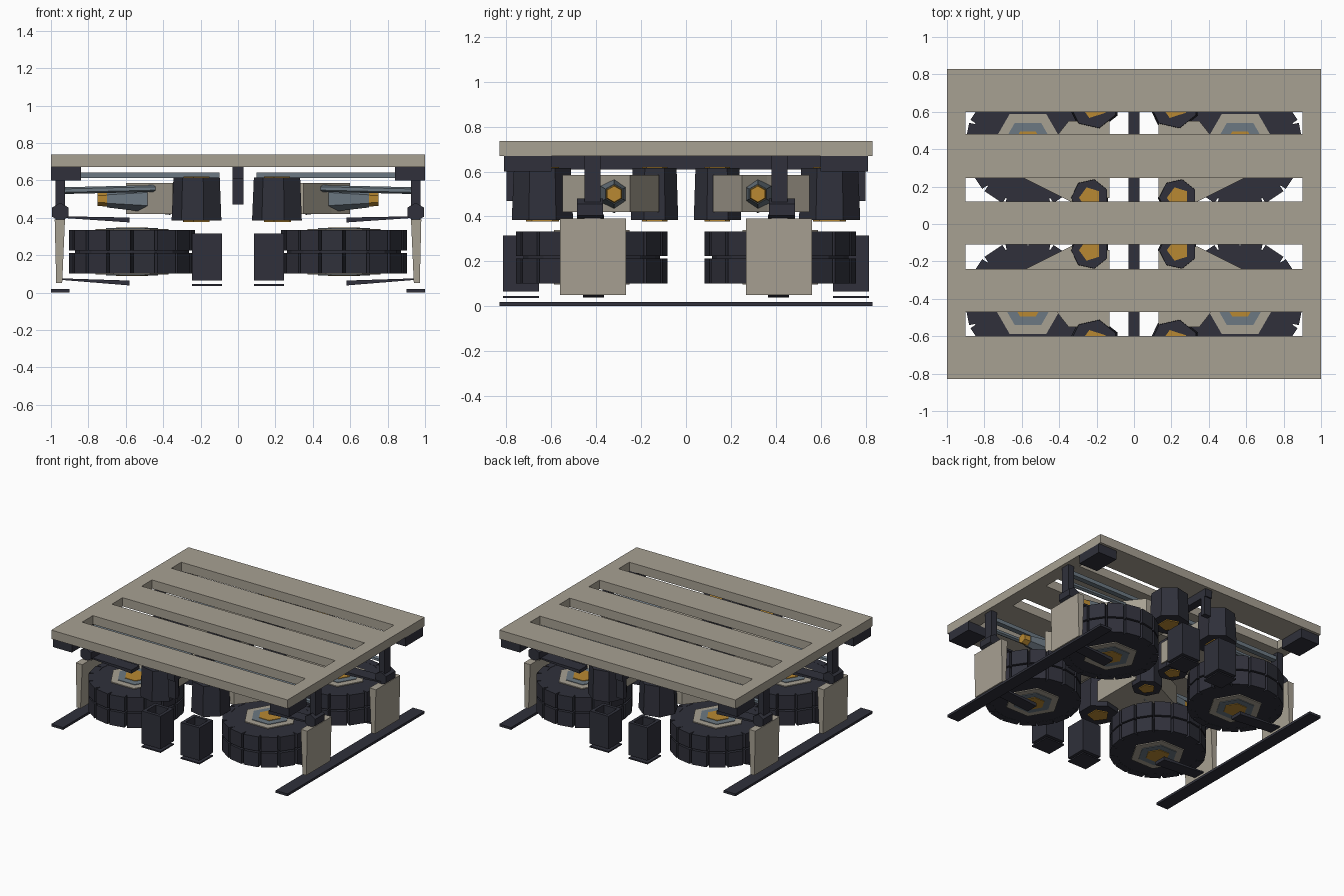
import bpy, bmesh, math
from mathutils import Matrix, Vector

if "Cube" in bpy.data.objects:
    bpy.data.objects.remove(bpy.data.objects["Cube"])


def material(name, color):
    m = bpy.data.materials.new(name)
    m.diffuse_color = (*color, 1)
    m.use_nodes = True
    m.node_tree.nodes["Principled BSDF"].inputs["Base Color"].default_value = m.diffuse_color
    return m


STONE = material("warm_stone", (0.39, 0.355, 0.29))
DARK = material("dark_slate", (0.029, 0.030, 0.043))
STEEL = material("blue_grey_steel", (0.15, 0.19, 0.225))
AMBER = material("amber", (0.48, 0.25, 0.032))


def finish(name, bm, mat):
    bmesh.ops.recalc_face_normals(bm, faces=bm.faces)
    me = bpy.data.meshes.new(name)
    bm.to_mesh(me)
    bm.free()
    me.materials.append(mat)
    ob = bpy.data.objects.new(name, me)
    bpy.context.collection.objects.link(ob)
    return ob


def add_box(bm, x0, x1, y0, y1, z0, z1, rot=None):
    size = Matrix.Diagonal((abs(x1 - x0), abs(y1 - y0), abs(z1 - z0), 1))
    mat = Matrix.Translation(((x0 + x1) / 2, (y0 + y1) / 2, (z0 + z1) / 2)) @ size
    bmesh.ops.create_cube(bm, size=1, matrix=(rot @ mat) if rot else mat)


def box(name, mat, *dims):
    bm = bmesh.new()
    add_box(bm, *dims)
    return finish(name, bm, mat)


def prism(name, mat, pts, direction):
    """Extrude a closed outline along a vector."""
    bm = bmesh.new()
    f = bm.faces.new([bm.verts.new(p) for p in pts])
    ext = bmesh.ops.extrude_face_region(bm, geom=[f], use_keep_orig=True)
    verts = [v for v in ext["geom"] if isinstance(v, bmesh.types.BMVert)]
    bmesh.ops.translate(bm, verts=verts, vec=Vector(direction))
    return finish(name, bm, mat)


def drum(name, mat, c, r, z0, z1, n, r_top=None, turn=0.0):
    bm = bmesh.new()
    bmesh.ops.create_cone(bm, cap_ends=True, segments=n, radius1=r, radius2=r_top or r, depth=z1 - z0,
                          matrix=Matrix.Translation((c[0], c[1], (z0 + z1) / 2)) @ Matrix.Rotation(turn, 4, 'Z'))
    return finish(name, bm, mat)


def rod(name, mat, p, q, r1, r2, n=6):
    p, q = Vector(p), Vector(q)
    d = q - p
    bm = bmesh.new()
    bmesh.ops.create_cone(bm, cap_ends=True, segments=n, radius1=r1, radius2=r2, depth=d.length,
                          matrix=Matrix.Translation((p + q) / 2) @ d.to_track_quat('Z', 'Y').to_matrix().to_4x4())
    return finish(name, bm, mat)


# Slotted deck: a grid with the slot cells left open
xs = [-1, -0.9, 0.9, 1]
ys = [-0.83, -0.6, -0.47, -0.24, -0.11, 0.12, 0.245, 0.48, 0.6, 0.83]
bm = bmesh.new()
grid = [[bm.verts.new((x, y, 0.67)) for y in ys] for x in xs]
cells = [bm.faces.new((grid[i][j], grid[i + 1][j], grid[i + 1][j + 1], grid[i][j + 1]))
         for i in range(3) for j in range(9) if not (i == 1 and j % 2 == 1)]
ext = bmesh.ops.extrude_face_region(bm, geom=cells, use_keep_orig=True)
bmesh.ops.translate(bm, vec=(0, 0, 0.067), verts=[v for v in ext["geom"] if isinstance(v, bmesh.types.BMVert)])
finish("slotted_deck", bm, STONE)

# Central beam with end tabs
box("central_beam", DARK, -0.03, 0.03, -0.81, 0.81, 0.61, 0.67)
for s in (-1, 1):
    box("beam_end_tab", DARK, -0.03, 0.03, s * 0.76, s * 0.8, 0.47, 0.61)


def tyre(c):
    bm = bmesh.new()
    bmesh.ops.create_cone(bm, cap_ends=True, segments=16, radius1=0.305, radius2=0.305, depth=0.23,
                          matrix=Matrix.Translation((c[0], c[1], 0.218)))
    # Two rows of tread lugs
    for i in range(16):
        turn = Matrix.Translation((c[0], c[1], 0)) @ Matrix.Rotation((i + 0.5) * math.tau / 16, 4, 'Z')
        for z0, z1 in ((0.102, 0.212), (0.224, 0.334)):
            add_box(bm, 0.28, 0.332, -0.057, 0.057, z0, z1, turn)
    finish("tyre", bm, DARK)
    # Stepped hub rings on both faces
    for name, mat, r, h in (("rim", STONE, 0.195, 0.122), ("hub", STEEL, 0.14, 0.126), ("hub_cap", AMBER, 0.085, 0.13)):
        drum(name, mat, c, r, 0.218 - h, 0.218 + h, 6, turn=math.pi / 6)


for sx in (-1, 1):
    # Ground rail
    box("ground_rail", DARK, sx * 0.9, sx * 1.0, -0.83, 0.83, 0.0, 0.018)
    for sy in (-1, 1):
        tyre((sx * 0.567, sy * 0.42))

        # Tapered fork plate with thin blades over and under the wheel
        y0, y1 = sy * 0.268, sy * 0.562
        prism("fork_plate", STONE, [(sx * 0.94, y0, 0.05), (sx * 0.972, y0, 0.05),
                                    (sx * 0.98, y0, 0.39), (sx * 0.925, y0, 0.39)], (0, y1 - y0, 0))
        for za, zb in ((0.4, 0.375), (0.068, 0.038)):
            prism("fork_blade", DARK, [(sx * 0.95, sy * 0.365, za), (sx * 0.58, sy * 0.365, zb),
                                       (sx * 0.58, sy * 0.365, zb + 0.026), (sx * 0.95, sy * 0.365, za + 0.008)],
                  (0, sy * 0.095, 0))

        # Steering post, knuckle and corner block
        box("steering_post", DARK, sx * 0.925, sx * 0.975, sy * 0.382, sy * 0.453, 0.38, 0.67)
        rod("post_knuckle", DARK, (sx * 0.95, sy * 0.37, 0.43), (sx * 0.95, sy * 0.485, 0.43), 0.05, 0.05)
        box("corner_block", DARK, sx * 0.84, sx * 1.0, sy * 0.6, sy * 0.81, 0.6, 0.67)

        # Suspension arms and actuator
        box("upper_arm", STEEL, sx * 0.1, sx * 0.93, sy * 0.40, sy * 0.44, 0.612, 0.642)
        rod("lower_arm", STEEL, (sx * 0.93, sy * 0.42, 0.545), (sx * 0.3, sy * 0.42, 0.56), 0.018, 0.018)
        rod("actuator", STEEL, (sx * 0.36, sy * 0.32, 0.5), (sx * 0.7, sy * 0.32, 0.5), 0.085, 0.045)
        rod("actuator_tip", AMBER, (sx * 0.69, sy * 0.32, 0.5), (sx * 0.75, sy * 0.32, 0.5), 0.042, 0.036)

        # Drive housing between the two motors
        outline = [(0.13, 0.14), (0.34, 0.12), (0.6, 0.25), (0.5, 0.36), (0.35, 0.55), (0.13, 0.55)]
        prism("drive_housing", STONE, [(sx * x, sy * y, 0.42) for x, y in outline], (0, 0, 0.165))

        # Motors with amber ends
        for x, y, r in ((0.215, 0.64, 0.14), (0.235, 0.14, 0.108)):
            c = (sx * x, sy * y)
            drum("motor", DARK, c, r, 0.385, 0.615, 7, r * 0.93, turn=math.pi / 2)
            drum("motor_core", AMBER, c, r * 0.55, 0.378, 0.621, 5, turn=math.pi / 2)

        # Open-topped battery box and its base plate
        xa, xb, ya, yb = sx * 0.085, sx * 0.245, sy * 0.655, sy * 0.815
        t = 0.025
        bm = bmesh.new()
        add_box(bm, xa, xb, ya, yb, 0.065, 0.1)
        add_box(bm, xa, xa + sx * t, ya, yb, 0.1, 0.315)
        add_box(bm, xb - sx * t, xb, ya, yb, 0.1, 0.315)
        add_box(bm, xa + sx * t, xb - sx * t, ya, ya + sy * t, 0.1, 0.315)
        add_box(bm, xa + sx * t, xb - sx * t, yb - sy * t, yb, 0.1, 0.315)
        finish("battery_box", bm, DARK)
        box("battery_base", DARK, xa, xb, ya, yb, 0.036, 0.046)
